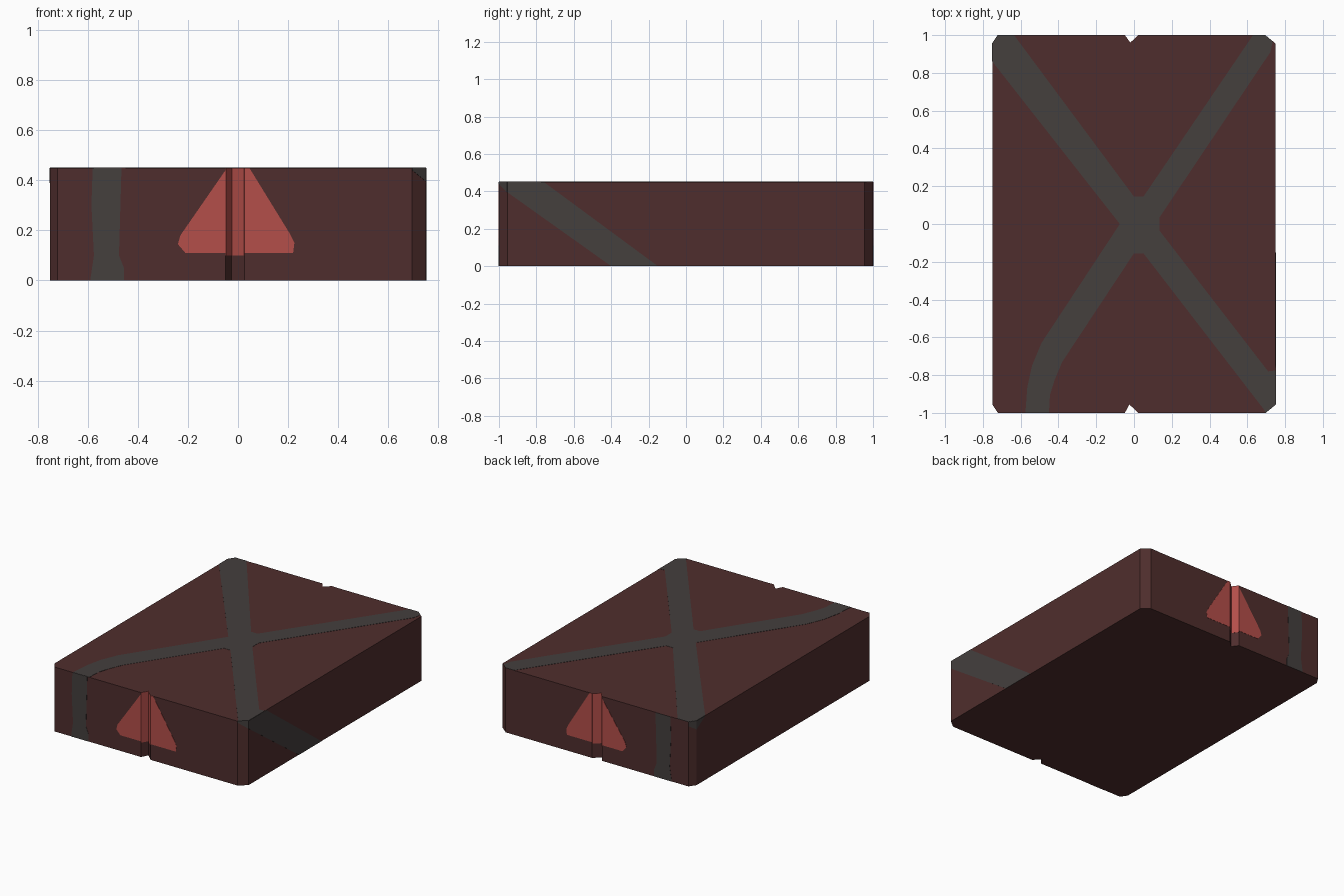
import bpy, bmesh
from mathutils import Vector

if "Cube" in bpy.data.objects:
    bpy.data.objects.remove(bpy.data.objects["Cube"])

H = 0.45


def material(name, rgb):
    m = bpy.data.materials.new(name)
    m.diffuse_color = (*rgb, 1)
    m.use_nodes = True
    m.node_tree.nodes["Principled BSDF"].inputs["Base Color"].default_value = m.diffuse_color
    return m


BROWN = material("dark red brown", (0.078, 0.027, 0.026))
GREY = material("warm grey", (0.058, 0.050, 0.048))
RED = material("warning red", (0.456, 0.077, 0.068))


def prism(name, base, offset, mat):
    """Closed solid made by sweeping a flat polygon along an offset."""
    bm = bmesh.new()
    low = [bm.verts.new(p) for p in base]
    high = [bm.verts.new(Vector(p) + Vector(offset)) for p in base]
    bm.faces.new(low[::-1])
    bm.faces.new(high)
    n = len(base)
    for i in range(n):
        j = (i + 1) % n
        bm.faces.new((low[i], low[j], high[j], high[i]))
    bmesh.ops.recalc_face_normals(bm, faces=bm.faces)
    me = bpy.data.meshes.new(name)
    bm.to_mesh(me)
    bm.free()
    me.materials.append(mat)
    ob = bpy.data.objects.new(name, me)
    bpy.context.collection.objects.link(ob)
    return ob


def plate(name, pts, out, mat):
    """Thin painted plate lying on the body surface, facing out."""
    out = Vector(out).normalized()
    prism(name, [Vector(p) - out * 0.001 for p in pts], out * 0.0025, mat)


# body: slab with clipped corners and a V notch in each end
outline = [(-0.72, -1), (-0.05, -1), (-0.025, -0.953), (0.025, -1), (0.695, -1),
           (0.75, -0.955), (0.75, 0.955), (0.695, 1), (0.025, 1), (-0.02, 0.958),
           (-0.05, 1), (-0.72, 1), (-0.75, 0.955), (-0.75, -0.955)]
prism("body", [(x, y, 0) for x, y in outline], (0, 0, H), BROWN)

# crossed band on the top, with one arm bending to the front edge
cross = [(0.0, 0.145), (-0.635, 1), (-0.72, 1), (-0.75, 0.955), (-0.75, 0.86),
         (-0.075, 0.0), (-0.49, -0.63), (-0.54, -0.75), (-0.565, -0.865),
         (-0.575, -1), (-0.45, -1), (-0.445, -0.905), (-0.42, -0.825),
         (-0.38, -0.73), (0.0, -0.155), (0.05, -0.155), (0.69, -0.985),
         (0.695, -1), (0.75, -0.955), (0.75, -0.775), (0.71, -0.78),
         (0.135, -0.035), (0.135, 0.035), (0.722, 0.91), (0.735, 0.967),
         (0.695, 1), (0.63, 1), (0.05, 0.145)]
plate("top_cross_band", [(x, y, H) for x, y in cross], (0, 0, 1), GREY)

# end markings, the same on front and back
for end, s, apex in (("front", -1, (-0.025, -0.953)), ("back", 1, (-0.02, 0.958))):
    def on_end(pts):
        return [(x, s, z) for x, z in pts]

    plate(end + "_stripe", on_end([(-0.59, 0), (-0.455, 0), (-0.455, 0.05), (-0.475, 0.1),
          (-0.465, H), (-0.58, H), (-0.585, 0.3), (-0.575, 0.1)]), (0, s, 0), GREY)
    plate(end + "_triangle_left", on_end([(-0.05, 0.11), (-0.05, 0.44), (-0.23, 0.18),
          (-0.24, 0.145), (-0.21, 0.11)]), (0, s, 0), RED)
    plate(end + "_triangle_right", on_end([(0.025, 0.11), (0.025, H), (0.045, H),
          (0.205, 0.19), (0.225, 0.15), (0.22, 0.11)]), (0, s, 0), RED)
    # triangle continues inside the notch
    ax, ay = apex
    for side, ex in (("left", -0.05), ("right", 0.025)):
        out = (abs(ay - s) * (1 if side == "left" else -1), s * abs(ex - ax), 0)
        plate(f"{end}_notch_{side}", [(ex, s, 0.1), (ax, ay, 0.1), (ax, ay, H), (ex, s, H)],
              out, RED)

# diagonal band on the right side, running on to the clipped corner
plate("right_band", [(0.75, -0.955, 0.395), (0.75, -0.4, 0), (0.75, -0.15, 0),
                     (0.75, -0.76, H), (0.75, -0.955, H)], (1, 0, 0), GREY)
plate("right_band_corner", [(0.75, -0.955, 0.395), (0.75, -0.955, H),
                            (0.695, -1, H), (0.695, -1, 0.44)], (0.045, -0.055, 0), GREY)

# small end of the band folding over the back left corner
plate("left_band", [(-0.75, 0.955, 0.39), (-0.75, 0.86, H), (-0.75, 0.955, H)],
      (-1, 0, 0), GREY)
plate("left_band_corner", [(-0.75, 0.955, 0.39), (-0.75, 0.955, H),
                           (-0.72, 1, H), (-0.72, 1, 0.42)], (-0.045, 0.03, 0), GREY)
